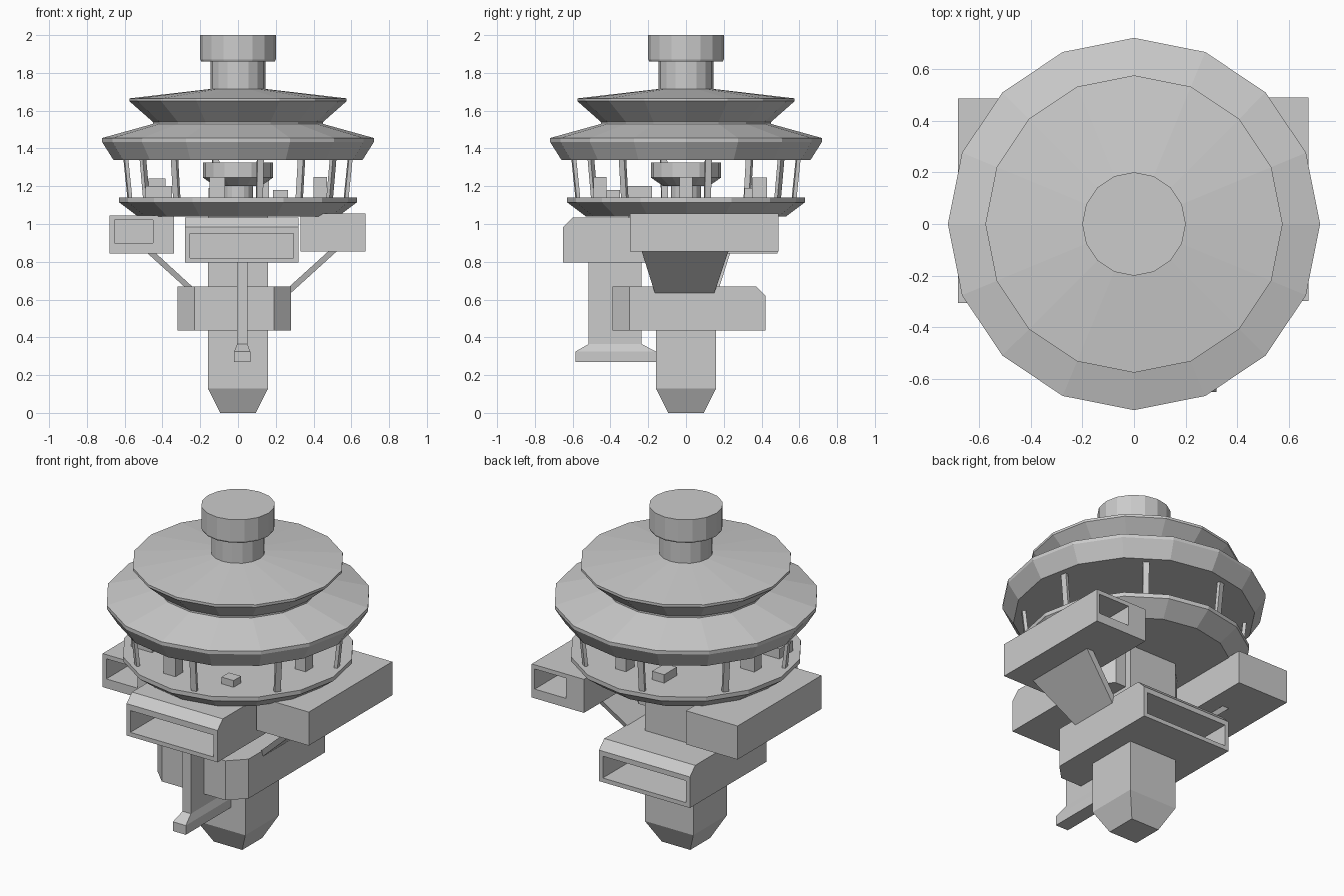
import bpy, bmesh, math
from mathutils import Matrix

if "Cube" in bpy.data.objects:
    bpy.data.objects.remove(bpy.data.objects["Cube"])

grey = bpy.data.materials.new("light grey")
grey.diffuse_color = (0.6, 0.6, 0.6, 1)
grey.use_nodes = True
grey.node_tree.nodes["Principled BSDF"].inputs["Base Color"].default_value = grey.diffuse_color


def finish(name, bm):
    bmesh.ops.recalc_face_normals(bm, faces=bm.faces)
    me = bpy.data.meshes.new(name)
    bm.to_mesh(me)
    bm.free()
    me.materials.append(grey)
    ob = bpy.data.objects.new(name, me)
    bpy.context.collection.objects.link(ob)
    return ob


def frustum_bm(low, high):
    """Block between two level rectangles, each (x0, x1, y0, y1, z)."""
    bm = bmesh.new()
    rings = []
    for x0, x1, y0, y1, z in (low, high):
        rings.append([bm.verts.new(p) for p in
                      ((x0, y0, z), (x1, y0, z), (x1, y1, z), (x0, y1, z))])
    a, b = rings
    bm.faces.new(a[::-1])
    bm.faces.new(b)
    for i in range(4):
        j = (i + 1) % 4
        bm.faces.new((a[i], a[j], b[j], b[i]))
    return bm


def frustum(name, low, high):
    return finish(name, frustum_bm(low, high))


def box(name, x0, x1, y0, y1, z0, z1):
    return frustum(name, (x0, x1, y0, y1, z0), (x0, x1, y0, y1, z1))


def lathe(name, profile, n=16):
    """Turned solid from (radius, z) points, listed bottom to top."""
    bm = bmesh.new()
    rings = [[bm.verts.new((r * math.cos(2 * math.pi * i / n),
                            r * math.sin(2 * math.pi * i / n), z))
              for i in range(n)] for r, z in profile]
    for a, b in zip(rings, rings[1:]):
        for i in range(n):
            j = (i + 1) % n
            bm.faces.new((a[i], a[j], b[j], b[i]))
    bm.faces.new(rings[0][::-1])
    bm.faces.new(rings[-1])
    return finish(name, bm)


def cut(ob, *bounds):
    """Hollow out a rectangular bay."""
    cutter = box(ob.name + "_cutter", *bounds)
    cutter.hide_render = True
    mod = ob.modifiers.new("bay", 'BOOLEAN')
    mod.operation = 'DIFFERENCE'
    mod.solver = 'EXACT'
    mod.object = cutter
    bpy.context.view_layer.objects.active = ob
    bpy.ops.object.modifier_apply(modifier="bay")
    bpy.data.objects.remove(cutter)


def hangar(name, y0, y1, z0, z1, turned):
    """Wide hangar: sloped upper lip, open bay, chamfered far corners."""
    r = (-0.28, 0.32, y0, y1)
    bm = frustum_bm((*r, z0), (*r, z1))
    lip = [e for e in bm.edges
           if all(abs(v.co.y - y0) < 1e-4 and abs(v.co.z - z1) < 1e-4 for v in e.verts)]
    bmesh.ops.bevel(bm, geom=lip, offset=0.05, segments=1, affect='EDGES')
    far = [e for e in bm.edges if all(abs(v.co.y - y1) < 1e-4 for v in e.verts)
           and abs(e.verts[0].co.z - e.verts[1].co.z) > 0.1]
    bmesh.ops.bevel(bm, geom=far, offset=0.09, segments=1, affect='EDGES')
    ob = finish(name, bm)
    cut(ob, -0.255, 0.295, y0 - 0.1, y0 + 0.3, z0 + 0.025, z0 + 0.155)
    if turned:
        ob.data.transform(Matrix.Rotation(math.pi, 4, 'Z'))


# Central square column with tapered foot
box("column", -0.16, 0.16, -0.16, 0.16, 0.13, 1.06)
frustum("column_foot", (-0.094, 0.094, -0.094, 0.094, 0),
        (-0.16, 0.16, -0.16, 0.16, 0.13))

# Round deck, two-tier roof and centre console
lathe("deck", [(0.53, 1.04), (0.63, 1.115), (0.63, 1.14)])
lathe("roof", [(0.66, 1.34), (0.72, 1.435), (0.72, 1.455), (0.45, 1.53),
               (0.45, 1.54), (0.575, 1.65), (0.575, 1.665), (0.145, 1.715),
               (0.145, 1.86), (0.195, 1.86), (0.2, 1.87), (0.2, 2.0)])
lathe("console", [(0.08, 1.13), (0.08, 1.2), (0.12, 1.2), (0.185, 1.245),
                  (0.185, 1.325)])

# Ring of leaning roof posts
for i in range(8):
    post = frustum("roof_post", (0.573, 0.593, -0.017, 0.017, 1.13),
                   (0.596, 0.616, -0.017, 0.017, 1.35))
    post.data.transform(Matrix.Rotation(math.radians(11.25 + 45 * i), 4, 'Z'))

# Equipment blocks on the deck: x, y, half width, half depth, top
for x, y, w, d, top in ((-0.11, -0.455, 0.04, 0.035, 1.25),
                        (0.225, -0.385, 0.04, 0.035, 1.18),
                        (0.435, 0.0, 0.035, 0.035, 1.25),
                        (-0.42, -0.245, 0.07, 0.065, 1.2),
                        (-0.43, 0.0, 0.045, 0.035, 1.24),
                        (0.13, 0.39, 0.035, 0.04, 1.245),
                        (-0.117, 0.37, 0.04, 0.06, 1.19)):
    box("deck_block", x - w, x + w, y - d, y + d, 1.13, top)

# Front upper hangar and rear lower hangar
hangar("front_hangar", -0.65, 0.12, 0.795, 1.035, False)
hangar("rear_hangar", -0.42, 0.39, 0.435, 0.67, True)

# Side bays, one open to the front and one to the back
left = box("left_bay", -0.68, -0.34, -0.305, 0.485, 0.845, 1.045)
cut(left, -0.655, -0.45, -0.4, -0.05, 0.9, 1.02)
right = box("right_bay", 0.33, 0.675, -0.297, 0.49, 0.855, 1.055)
cut(right, 0.45, 0.655, 0.23, 0.6, 0.91, 1.03)

# Tapered slab braces under the side bays
frustum("right_brace", (0.235, 0.28, -0.165, 0.15, 0.635),
        (0.48, 0.525, -0.235, 0.225, 0.857))
frustum("left_brace", (-0.242, -0.2, -0.15, 0.165, 0.63),
        (-0.485, -0.44, -0.225, 0.235, 0.85))

# Hanging front fin with flared foot
box("front_fin", -0.005, 0.05, -0.515, -0.235, 0.36, 0.8)
frustum("fin_flare", (-0.02, 0.065, -0.585, -0.16, 0.325),
        (-0.005, 0.05, -0.515, -0.235, 0.365))
box("fin_foot", -0.02, 0.065, -0.585, -0.155, 0.27, 0.325)
